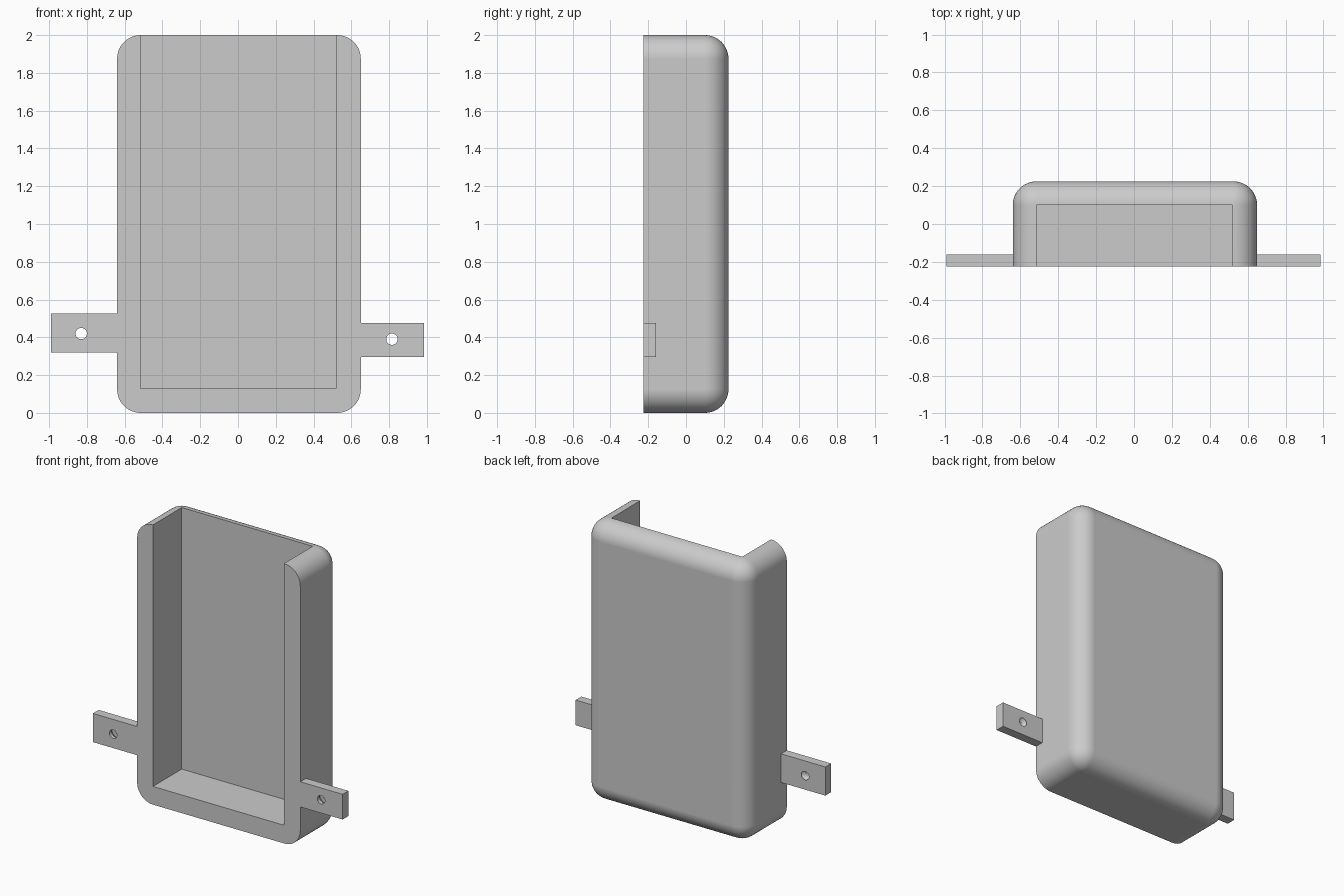
import bpy
import bmesh
from math import radians
from mathutils import Matrix, Vector

if "Cube" in bpy.data.objects:
    bpy.data.objects.remove(bpy.data.objects["Cube"], do_unlink=True)

FRONT, BACK = -0.225, 0.225
TAB_BACK = -0.16
ROUND = 0.125

grey = bpy.data.materials.new("light grey plastic")
grey.use_nodes = True
grey.diffuse_color = (0.6, 0.6, 0.6, 1)
grey.node_tree.nodes["Principled BSDF"].inputs["Base Color"].default_value = grey.diffuse_color


def make_object(name, bm):
    mesh = bpy.data.meshes.new(name)
    bmesh.ops.recalc_face_normals(bm, faces=bm.faces)
    bm.to_mesh(mesh)
    bm.free()
    mesh.materials.append(grey)
    obj = bpy.data.objects.new(name, mesh)
    bpy.context.collection.objects.link(obj)
    return obj


def box_mesh(low, high):
    low, high = Vector(low), Vector(high)
    bm = bmesh.new()
    place = Matrix.Translation((low + high) / 2) @ Matrix.Diagonal((*(high - low), 1))
    bmesh.ops.create_cube(bm, size=1, matrix=place)
    return bm


def cone_cutter(x, z, y0, y1, r0, r1):
    """Round cutter along y, radius r0 at y0 and r1 at y1."""
    bm = bmesh.new()
    place = Matrix.Translation((x, (y0 + y1) / 2, z)) @ Matrix.Rotation(radians(-90), 4, "X")
    bmesh.ops.create_cone(bm, cap_ends=True, segments=48, radius1=r0, radius2=r1,
                          depth=y1 - y0, matrix=place)
    return make_object("hole_cutter", bm)


def apply(obj, mod):
    bpy.context.view_layer.objects.active = obj
    bpy.ops.object.modifier_apply(modifier=mod.name)


def combine(obj, other, operation):
    mod = obj.modifiers.new(operation.lower(), "BOOLEAN")
    mod.operation, mod.solver, mod.object = operation, "EXACT", other
    apply(obj, mod)
    bpy.data.objects.remove(other, do_unlink=True)


# Shell: a block rounded on every edge except around the flat front
bm = box_mesh((-0.64, FRONT, 0), (0.65, BACK, 2))
edges = [e for e in bm.edges if any(v.co.y > 0 for v in e.verts)]
bmesh.ops.bevel(bm, geom=edges, offset=ROUND, offset_type="OFFSET", segments=12,
                profile=0.5, affect="EDGES")
holder = make_object("wall_holder", bm)

# Pocket, open at the front and the top
pocket = make_object("pocket_cutter", box_mesh((-0.515, -0.5, 0.13), (0.52, 0.1, 2.3)))
combine(holder, pocket, "DIFFERENCE")

# Mounting tabs with countersunk screw holes: x range, z range, hole centre
tabs = [((-0.99, -0.6), (0.32, 0.525), (-0.83, 0.42)),
        ((0.6, 0.985), (0.295, 0.475), (0.815, 0.39))]
for (x0, x1), (z0, z1), (hx, hz) in tabs:
    tab = make_object("mounting_tab", box_mesh((x0, FRONT, z0), (x1, TAB_BACK, z1)))
    combine(tab, cone_cutter(hx, hz, FRONT - 0.1, TAB_BACK + 0.1, 0.03, 0.03), "DIFFERENCE")
    combine(tab, cone_cutter(hx, hz, TAB_BACK - 0.04, TAB_BACK, 0.03, 0.057), "DIFFERENCE")
    combine(holder, tab, "UNION")

# Smooth the rounds while keeping the flats flat and the edges crisp
bpy.ops.object.select_all(action="DESELECT")
holder.select_set(True)
bpy.context.view_layer.objects.active = holder
bpy.ops.object.shade_smooth_by_angle(angle=radians(30))
weighted = holder.modifiers.new("weighted normals", "WEIGHTED_NORMAL")
weighted.keep_sharp = True
